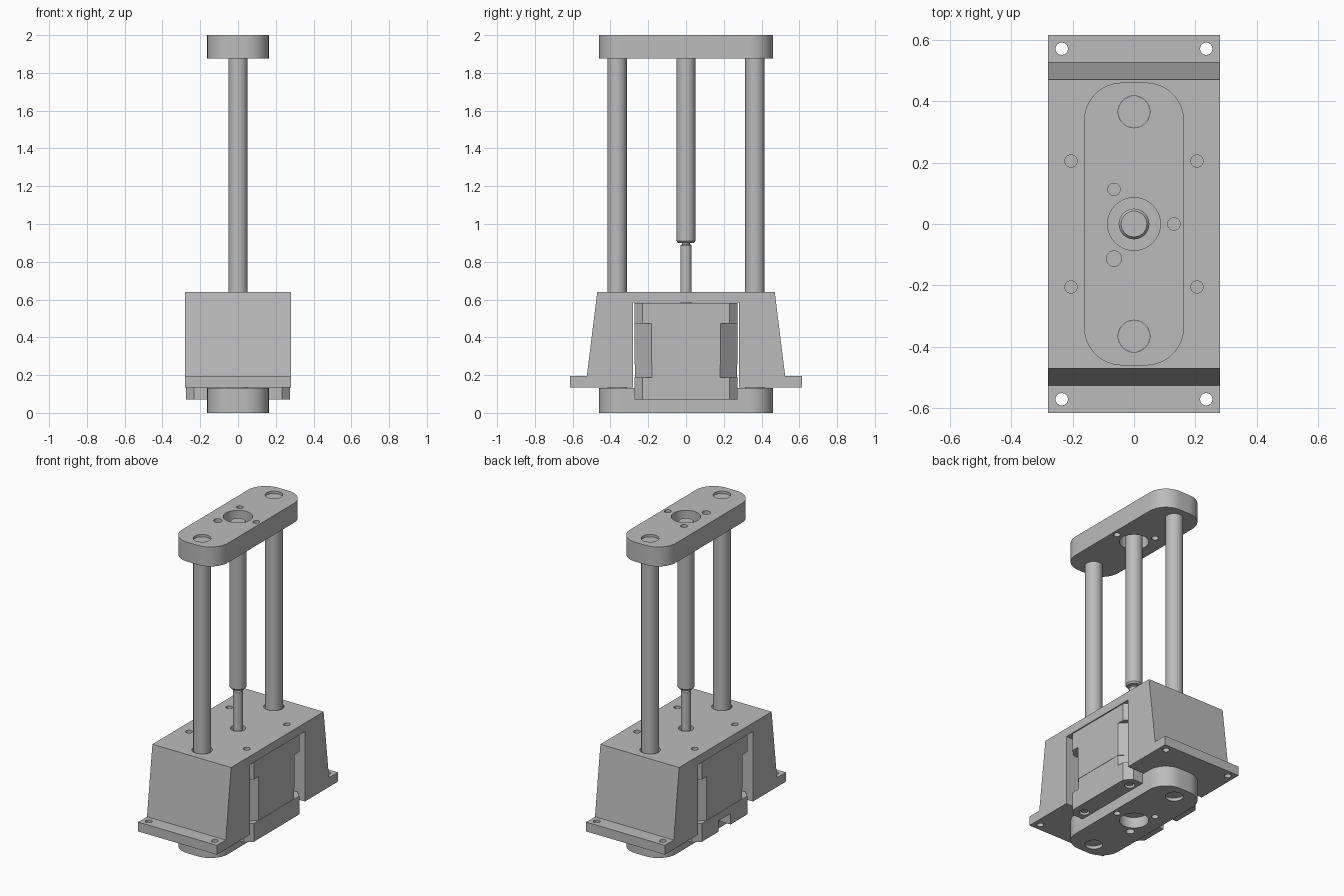
import bpy, bmesh, math
from mathutils import Matrix, Vector

if "Cube" in bpy.data.objects:
    bpy.data.objects.remove(bpy.data.objects["Cube"])

GREY = bpy.data.materials.new("satin_grey")
GREY.diffuse_color = (0.5, 0.5, 0.5, 1)
GREY.use_nodes = True
GREY.node_tree.nodes["Principled BSDF"].inputs["Base Color"].default_value = GREY.diffuse_color


def finish(name, bm):
    bmesh.ops.recalc_face_normals(bm, faces=bm.faces)
    me = bpy.data.meshes.new(name)
    bm.to_mesh(me)
    bm.free()
    me.materials.append(GREY)
    ob = bpy.data.objects.new(name, me)
    bpy.context.collection.objects.link(ob)
    return ob


def extrude(name, pts, vec):
    """Extrude a closed outline of 3D points along vec."""
    bm = bmesh.new()
    face = bm.faces.new([bm.verts.new(p) for p in pts])
    res = bmesh.ops.extrude_face_region(bm, geom=[face])
    verts = [g for g in res["geom"] if isinstance(g, bmesh.types.BMVert)]
    bmesh.ops.translate(bm, verts=verts, vec=Vector(vec))
    return finish(name, bm)


def rounded(hx, hy, r, seg):
    """Rectangle outline with rounded (seg > 1) or chamfered (seg = 1) corners."""
    pts = []
    for q, (sx, sy) in enumerate([(1, 1), (-1, 1), (-1, -1), (1, -1)]):
        for i in range(seg + 1):
            a = math.pi / 2 * (q + i / seg)
            pts.append((sx * (hx - r) + r * math.cos(a),
                        sy * (hy - r) + r * math.sin(a)))
    return pts


def slab(name, hx, hy, r, seg, z0, z1):
    return extrude(name, [(x, y, z0) for x, y in rounded(hx, hy, r, seg)], (0, 0, z1 - z0))


def cylinders(name, items, seg=32):
    """items: (x, y, z0, z1, r0, r1)"""
    bm = bmesh.new()
    for x, y, z0, z1, r0, r1 in items:
        bmesh.ops.create_cone(bm, cap_ends=True, segments=seg, radius1=r0, radius2=r1,
                              depth=z1 - z0, matrix=Matrix.Translation((x, y, (z0 + z1) / 2)))
    return finish(name, bm)


def cut(ob, cutter):
    mod = ob.modifiers.new("cut", "BOOLEAN")
    mod.operation, mod.solver, mod.object = "DIFFERENCE", "EXACT", cutter
    bpy.context.view_layer.objects.active = ob
    bpy.ops.object.modifier_apply(modifier=mod.name)
    bpy.data.objects.remove(cutter)


def drill(ob, holes, z0, z1):
    cut(ob, cylinders("drill", [(x, y, z0, z1, r, r) for x, y, r in holes]))


ROD_Y = 0.365
corners = [(sx, sy) for sx in (-1, 1) for sy in (-1, 1)]

# Housing: tapered bridge with flanges, extruded along x
half = [(0.28, 0.135), (0.615, 0.135), (0.615, 0.195), (0.525, 0.195), (0.47, 0.64)]
outline = [(0.28, 0.585)] + half
outline += [(-y, z) for y, z in reversed(outline)]
housing = extrude("housing", [(-0.28, y, z) for y, z in outline], (0.56, 0, 0))
drill(housing, [(0, s * ROD_Y, 0.06) for s in (-1, 1)] + [(0, 0, 0.045)]
      + [(a * 0.205, b * 0.205, 0.02) for a, b in corners]
      + [(a * 0.235, b * 0.57, 0.02) for a, b in corners], 0, 0.8)

# End plates, with rod holes, centre hole and three nut holes
nut = [(0.13 * math.cos(a), 0.13 * math.sin(a), r) for a, r in
       ((0, 0.02), (math.radians(120), 0.02), (math.radians(240), 0.025))]
for name, z0, z1 in (("top_plate", 1.875, 2.0), ("bottom_plate", 0, 0.132)):
    plate = slab(name, 0.163, 0.46, 0.125, 12, z0, z1)
    drill(plate, nut + [(0, 0, 0.086)] + [(0, s * ROD_Y, 0.052) for s in (-1, 1)],
          z0 - 0.1, z1 + 0.1)

# Motor: end caps and two core stacks
rear = slab("motor_rear_cap", 0.275, 0.272, 0.042, 1, 0.07, 0.188)
drill(rear, [(a * 0.205, b * 0.205, 0.03) for a, b in corners], 0, 0.1)
cut(rear, extrude("socket", [(-0.3, -0.06, 0.05), (-0.3, 0.06, 0.05),
                             (-0.3, 0.06, 0.14), (-0.3, -0.06, 0.14)], (0.1, 0, 0)))
slab("motor_core_lower", 0.273, 0.27, 0.09, 1, 0.188, 0.257)
slab("motor_core_upper", 0.275, 0.272, 0.09, 1, 0.257, 0.472)
slab("motor_front_cap", 0.275, 0.272, 0.042, 1, 0.472, 0.583)
cylinders("motor_screws", [(a * 0.205, b * 0.205, 0.078, 0.11, 0.02, 0.02)
                           for a, b in corners], 16)

# Guide rods with chamfered ends, slightly recessed in the plates
for name, s in (("front_guide_rod", -1), ("back_guide_rod", 1)):
    y = s * ROD_Y
    cylinders(name, [(0, y, 0.02, 1.985, 0.0515, 0.0515)])

# Lead screw: thin shaft, necked and chamfered thick shaft
cylinders("motor_shaft", [(0, 0, 0.55, 0.885, 0.03, 0.03), (0, 0, 0.885, 0.892, 0.03, 0.024),
                          (0, 0, 0.885, 0.91, 0.022, 0.022)])
cylinders("lead_screw", [(0, 0, 0.9, 0.91, 0.042, 0.05), (0, 0, 0.91, 1.96, 0.05, 0.05),
                         (0, 0, 1.96, 1.97, 0.05, 0.042)])

# Smooth round surfaces, keep edges sharp
for ob in bpy.context.scene.objects:
    ob.select_set(True)
bpy.context.view_layer.objects.active = housing
bpy.ops.object.shade_smooth_by_angle(angle=math.radians(30))
